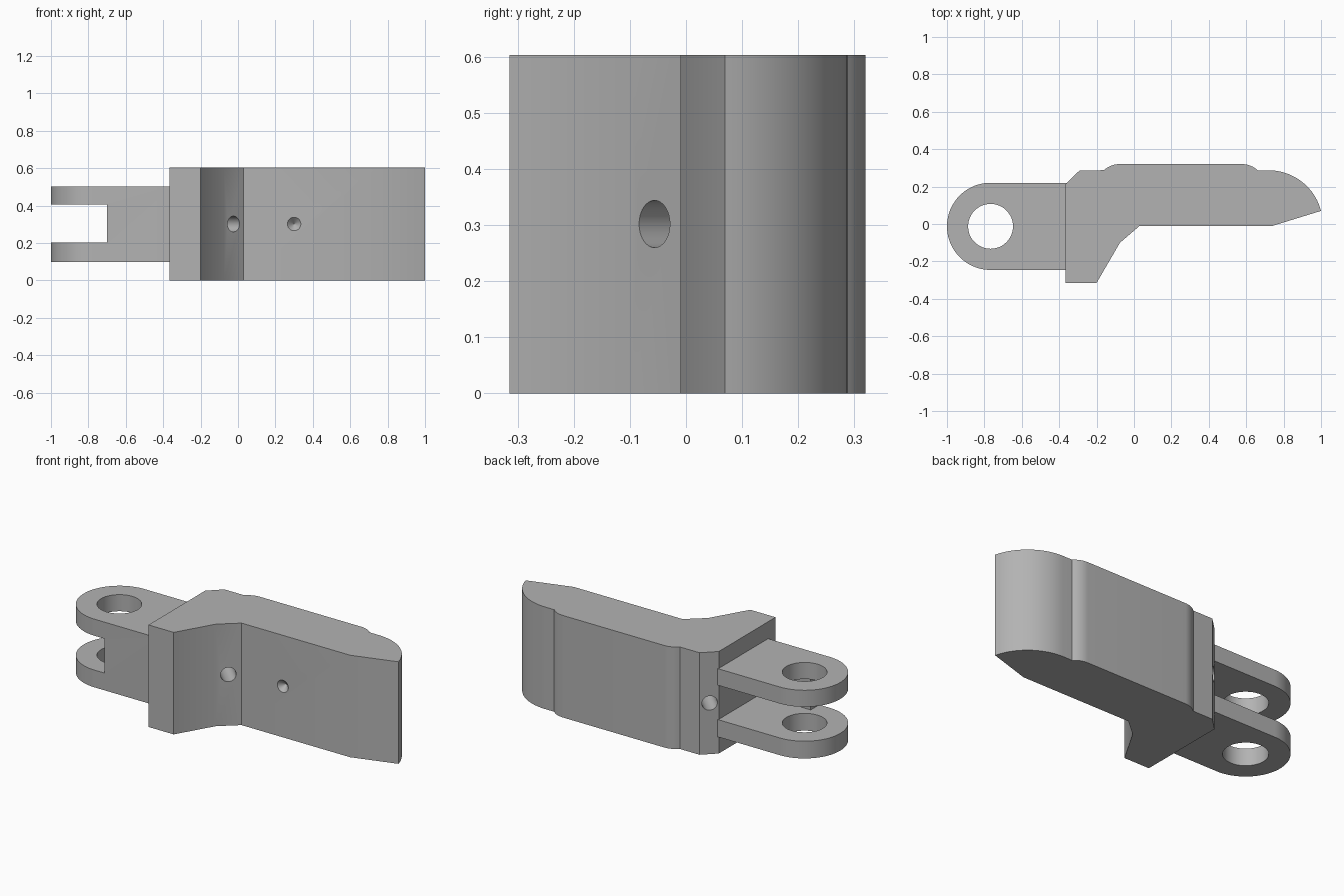
import bpy, bmesh
from math import radians, cos, sin, pi
from mathutils import Vector

cube = bpy.data.objects.get("Cube")
if cube:
    bpy.data.objects.remove(cube, do_unlink=True)

steel = bpy.data.materials.new("plain grey")
steel.use_nodes = True
grey = (0.45, 0.45, 0.45, 1)
steel.diffuse_color = grey
steel.node_tree.nodes["Principled BSDF"].inputs["Base Color"].default_value = grey


def arc(cx, cy, r, start, end, steps):
    angles = [radians(start + (end - start) * i / steps) for i in range(steps + 1)]
    return [(cx + r * cos(a), cy + r * sin(a)) for a in angles]


def finish(bm, name):
    mesh = bpy.data.meshes.new(name)
    bmesh.ops.recalc_face_normals(bm, faces=bm.faces)
    bm.to_mesh(mesh)
    bm.free()
    ob = bpy.data.objects.new(name, mesh)
    mesh.materials.append(steel)
    bpy.context.collection.objects.link(ob)
    return ob


def prism(name, outline, bottom, top):
    bm = bmesh.new()
    face = bm.faces.new([bm.verts.new((x, y, bottom)) for x, y in outline])
    new = bmesh.ops.extrude_face_region(bm, geom=[face])["geom"]
    bmesh.ops.translate(bm, vec=(0, 0, top - bottom),
                        verts=[v for v in new if isinstance(v, bmesh.types.BMVert)])
    return finish(bm, name)


def rod(name, start, end, r1, r2):
    start, end = Vector(start), Vector(end)
    axis = end - start
    bm = bmesh.new()
    bmesh.ops.create_cone(bm, cap_ends=True, segments=48, radius1=r1, radius2=r2,
                          depth=axis.length)
    ob = finish(bm, name)
    turn = axis.to_track_quat('Z', 'Y').to_matrix().to_4x4()
    turn.translation = (start + end) / 2
    ob.data.transform(turn)
    return ob


def cut(ob, cutters):
    for cutter in cutters:
        mod = ob.modifiers.new("cut", 'BOOLEAN')
        mod.operation = 'DIFFERENCE'
        mod.solver = 'EXACT'
        mod.object = cutter
        bpy.context.view_layer.objects.active = ob
        bpy.ops.object.modifier_apply(modifier=mod.name)
        bpy.data.objects.remove(cutter, do_unlink=True)


# Main body: straight front, raised back pad and rounded tip
outline = [(-0.365, -0.315), (-0.2, -0.315), (-0.075, -0.1), (0.03, -0.01),
           (0.74, -0.01)]
outline += arc(0.72, -0.002, 0.289, 14.4, 90, 20)
outline += [(0.655, 0.287)]
outline += arc(0.58, 0.204, 0.116, 46, 90, 8)
outline += arc(-0.08, 0.204, 0.116, 90, 134, 8)
outline += [(-0.29, 0.287), (-0.365, 0.215)]
body = prism("main_body", outline, 0, 0.603)

# Diagonal through hole and shallow conical dimple
cut(body, [rod("diagonal_hole", (0.14, -0.22, 0.302), (-0.46, 0.38, 0.302), 0.042, 0.042),
           rod("dimple", (0.3, -0.0101, 0.302), (0.3, 0.025, 0.302), 0.036, 0.0005)])

# Forked hinge: two round-ended lugs joined by a web along the front
mid = -0.0125
lug = arc(-0.767, mid, 0.233, 90, 270, 40)
lug += [(-0.36, mid - 0.233), (-0.36, mid + 0.233)]
fork = prism("hinge_fork", lug, 0.1, 0.503)
slot = [(-1.1, -0.4), (-0.7, -0.4), (-0.7, -0.165), (-0.365, -0.165),
        (-0.365, 0.4), (-1.1, 0.4)]
slot[3], slot[4] = (-0.35, -0.165), (-0.35, 0.4)
cut(fork, [prism("fork_slot", slot, 0.202, 0.405),
           rod("pin_hole", (-0.767, mid, 0), (-0.767, mid, 0.7), 0.12, 0.12)])

# Smooth curves, crisp edges
for ob in (body, fork):
    bpy.ops.object.select_all(action='DESELECT')
    ob.select_set(True)
    bpy.context.view_layer.objects.active = ob
    bpy.ops.object.shade_smooth_by_angle(angle=radians(25))
